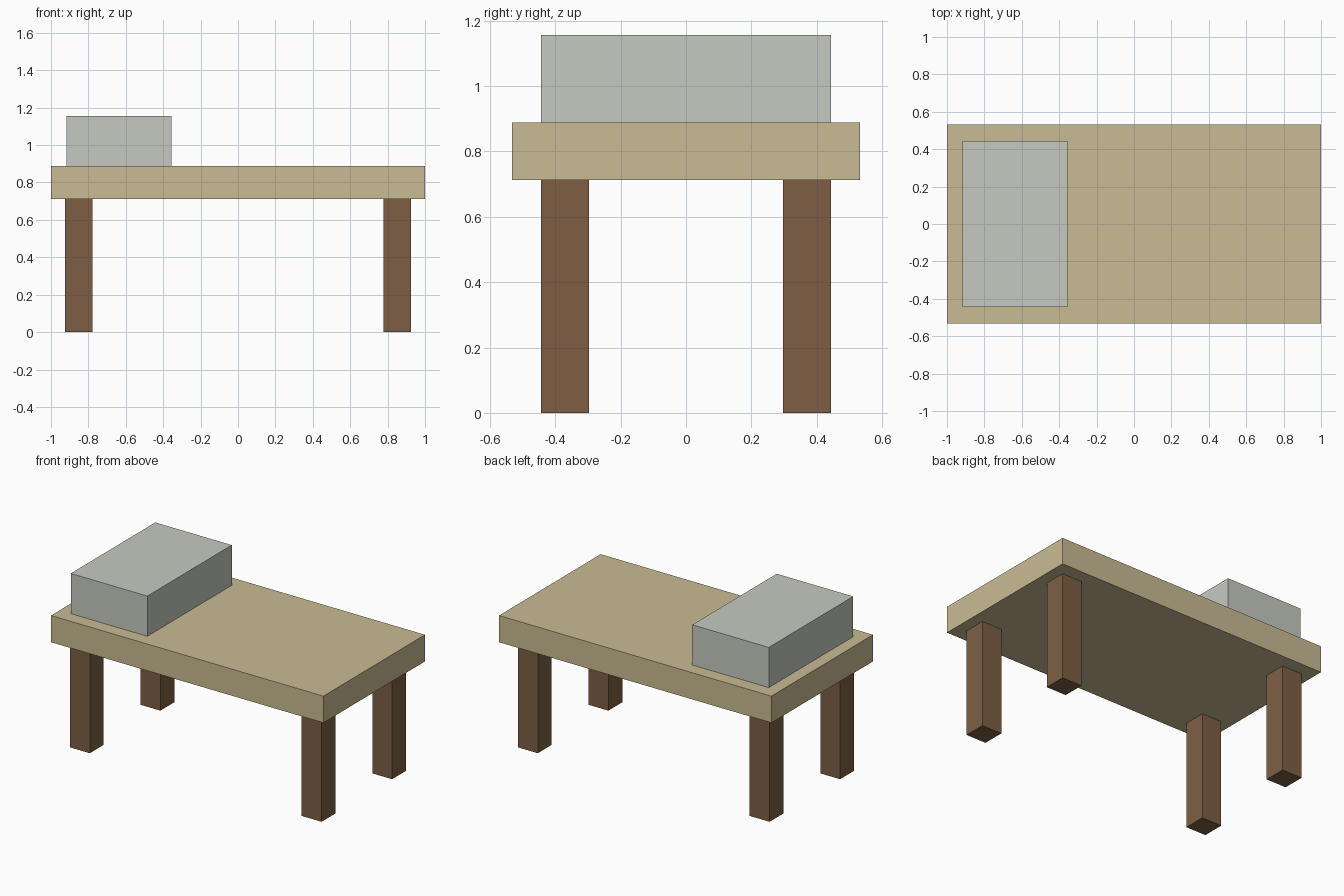
import bpy

if "Cube" in bpy.data.objects:
    bpy.data.objects.remove(bpy.data.objects["Cube"])


def linear(c):
    c /= 255
    return c / 12.92 if c <= 0.04045 else ((c + 0.055) / 1.055) ** 2.4


def material(name, r, g, b):
    mat = bpy.data.materials.new(name)
    mat.diffuse_color = (linear(r), linear(g), linear(b), 1)
    mat.use_nodes = True
    mat.node_tree.nodes["Principled BSDF"].inputs["Base Color"].default_value = mat.diffuse_color
    return mat


def box(name, lo, hi, mat):
    """Axis-aligned box between two corners."""
    bpy.ops.mesh.primitive_cube_add(size=1)
    obj = bpy.context.object
    obj.name = name
    for v in obj.data.vertices:
        v.co = [(a + b) / 2 + c * (b - a) for a, b, c in zip(lo, hi, v.co)]
    obj.data.materials.append(mat)
    return obj


light_wood = material("light wood", 201, 187, 147)
dark_wood = material("dark wood", 126, 95, 69)
pale_grey = material("pale grey", 198, 201, 193)

LEG_TOP, TABLE_TOP = 0.712, 0.889

# Table slab
box("tabletop", (-1, -0.533, LEG_TOP), (1, 0.533, TABLE_TOP), light_wood)

# Pillow block resting on the left end
box("pillow", (-0.918, -0.443, TABLE_TOP), (-0.356, 0.443, 1.156), pale_grey)

# Four square legs, inset from the corners
for side, sx in (("left", -1), ("right", 1)):
    for end, sy in (("front", -1), ("back", 1)):
        x, y = sx * 0.851, sy * 0.37
        box(f"{end}_{side}_leg", (x - 0.073, y - 0.073, 0),
            (x + 0.073, y + 0.073, LEG_TOP), dark_wood)
